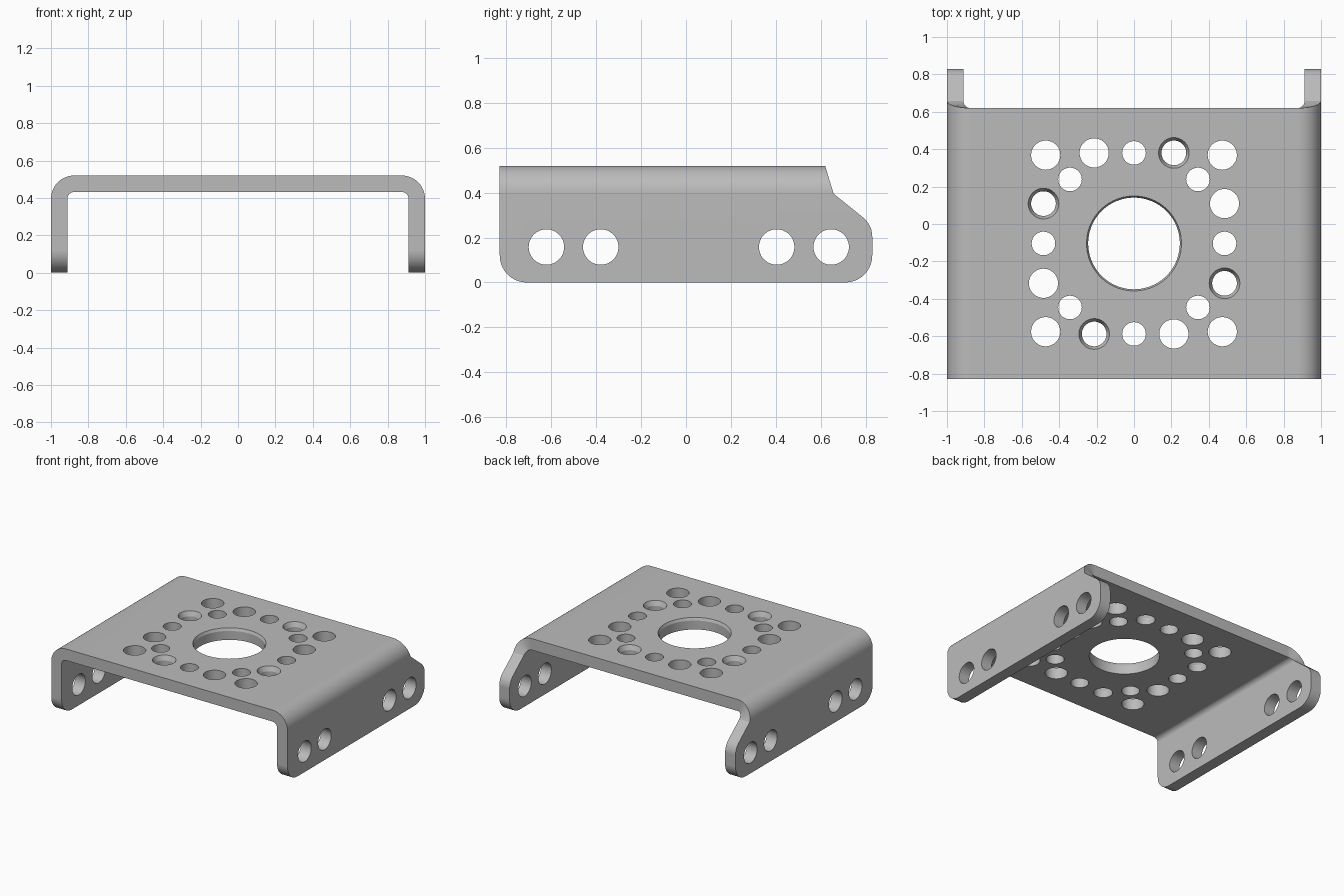
import bpy, bmesh
from math import sin, cos, tan, pi, radians
from mathutils import Vector, Matrix

cube = bpy.data.objects.get("Cube")
if cube:
    bpy.data.objects.remove(cube, do_unlink=True)

# Main dimensions
THICK, HEIGHT, R_OUT = 0.088, 0.52, 0.125
R_IN = R_OUT - THICK
FRONT, BACK, PLATE_BACK, NOTCH = -0.83, 0.83, 0.62, 0.658
BEND_Z, BEND_X = HEIGHT - R_OUT, 1 - R_OUT
SEGMENTS = 12


def fillet(prev, corner, nxt, radius, steps=10):
    """Points of an arc that rounds one corner of an outline."""
    p, c, n = Vector(prev), Vector(corner), Vector(nxt)
    a, b = (p - c).normalized(), (n - c).normalized()
    half = a.angle(b) / 2
    centre = c + (a + b).normalized() * radius / sin(half)
    start = c + a * radius / tan(half) - centre
    end = c + b * radius / tan(half) - centre
    sweep = start.angle_signed(end)
    return [centre + Matrix.Rotation(-sweep * i / steps, 2) @ start
            for i in range(steps + 1)]


def make_object(name, bm):
    bmesh.ops.recalc_face_normals(bm, faces=bm.faces)
    mesh = bpy.data.meshes.new(name)
    bm.to_mesh(mesh)
    bm.free()
    obj = bpy.data.objects.new(name, mesh)
    bpy.context.collection.objects.link(obj)
    return obj


# Side flange outline in (y, z), rounded at three corners
corners = [(FRONT, BEND_Z), (FRONT, 0), (BACK, 0), (BACK, 0.257), (NOTCH, BEND_Z)]
outline = [Vector(corners[0])]
for i, radius in ((1, 0.12), (2, 0.12), (3, 0.11)):
    outline += fillet(corners[i - 1], corners[i], corners[i + 1], radius)
outline.append(Vector(corners[-1]))

bm = bmesh.new()

# Two side flanges, open along the bend line
for side in (-1, 1):
    outer = [bm.verts.new((side, y, z)) for y, z in outline]
    inner = [bm.verts.new((side * (1 - THICK), y, z)) for y, z in outline]
    bm.faces.new(outer)
    bm.faces.new(inner)
    for i in range(len(outline) - 1):
        bm.faces.new((outer[i], outer[i + 1], inner[i + 1], inner[i]))

# Top plate with both bends, as a strip of sections from left to right
sections = []
for side in (1, -1):
    angles = [pi / 2 * i / SEGMENTS for i in range(SEGMENTS + 1)]
    for a in (reversed(angles) if side == 1 else angles):
        back = PLATE_BACK + (NOTCH - PLATE_BACK) * (1 - cos(a))
        sections.append([bm.verts.new((side * (BEND_X + r * sin(a)), y, BEND_Z + r * cos(a)))
                         for r, y in ((R_OUT, FRONT), (R_OUT, back), (R_IN, back), (R_IN, FRONT))])
for s, t in zip(sections, sections[1:]):
    for i in range(4):
        j = (i + 1) % 4
        bm.faces.new((s[i], s[j], t[j], t[i]))

bmesh.ops.remove_doubles(bm, verts=bm.verts, dist=0.0001)
bracket = make_object("channel_bracket", bm)

# Hole cutters: each is a stack of rings closed at both ends
cut = bmesh.new()


def hole(matrix, rings, count=48):
    loops = [[cut.verts.new(matrix @ Vector((r * cos(2 * pi * k / count),
                                             r * sin(2 * pi * k / count), h)))
              for k in range(count)] for r, h in rings]
    cut.faces.new(loops[0])
    cut.faces.new(loops[-1])
    for a, b in zip(loops, loops[1:]):
        for k in range(count):
            m = (k + 1) % count
            cut.faces.new((a[k], a[m], b[m], b[k]))


def plain(r):
    return [(r, -0.2), (r, 0.1)]


def countersunk(r, top, depth):
    return [(r, -0.2), (r, -depth), (top, 0), (top, 0.1)]


# Centre bore and the four-fold hole pattern around it
pattern = Matrix.Translation((0, -0.104, HEIGHT))
RING = 0.484
hole(pattern, countersunk(0.245, 0.254, 0.02), 96)
for quarter in range(4):
    turn = pattern @ Matrix.Rotation(quarter * pi / 2, 4, "Z")
    for x, y, rings in ((0, RING, plain(0.063)),
                        (RING * cos(pi / 4), RING * sin(pi / 4), plain(0.063)),
                        (0.472, 0.472, plain(0.078)),
                        (-0.213, RING, plain(0.078)),
                        (0.213, RING, countersunk(0.066, 0.082, 0.035))):
        hole(turn @ Matrix.Translation((x, y, 0)), rings)

# Holes through both flanges
for y in (-0.622, -0.38, 0.404, 0.647):
    hole(Matrix.Translation((0, y, 0.158)) @ Matrix.Rotation(pi / 2, 4, "Y"),
         [(0.079, -1.1), (0.079, 1.1)])

cutter = make_object("hole_cutter", cut)
cutter.hide_render = True

# Cut the holes and drop the cutter
bpy.context.view_layer.objects.active = bracket
bracket.select_set(True)
mod = bracket.modifiers.new("holes", "BOOLEAN")
mod.operation, mod.solver, mod.object = "DIFFERENCE", "EXACT", cutter
bpy.ops.object.modifier_apply(modifier=mod.name)
bpy.data.objects.remove(cutter, do_unlink=True)

# Plain grey metal
grey = bpy.data.materials.new("grey_metal")
grey.use_nodes = True
colour = (0.5, 0.5, 0.5, 1)
grey.diffuse_color = colour
grey.node_tree.nodes["Principled BSDF"].inputs["Base Color"].default_value = colour
bracket.data.materials.clear()
bracket.data.materials.append(grey)

# Smooth bends and bores, crisp flat faces
bpy.ops.object.shade_smooth_by_angle(angle=radians(20))
weighted = bracket.modifiers.new("flat_face_normals", "WEIGHTED_NORMAL")
weighted.keep_sharp = True
